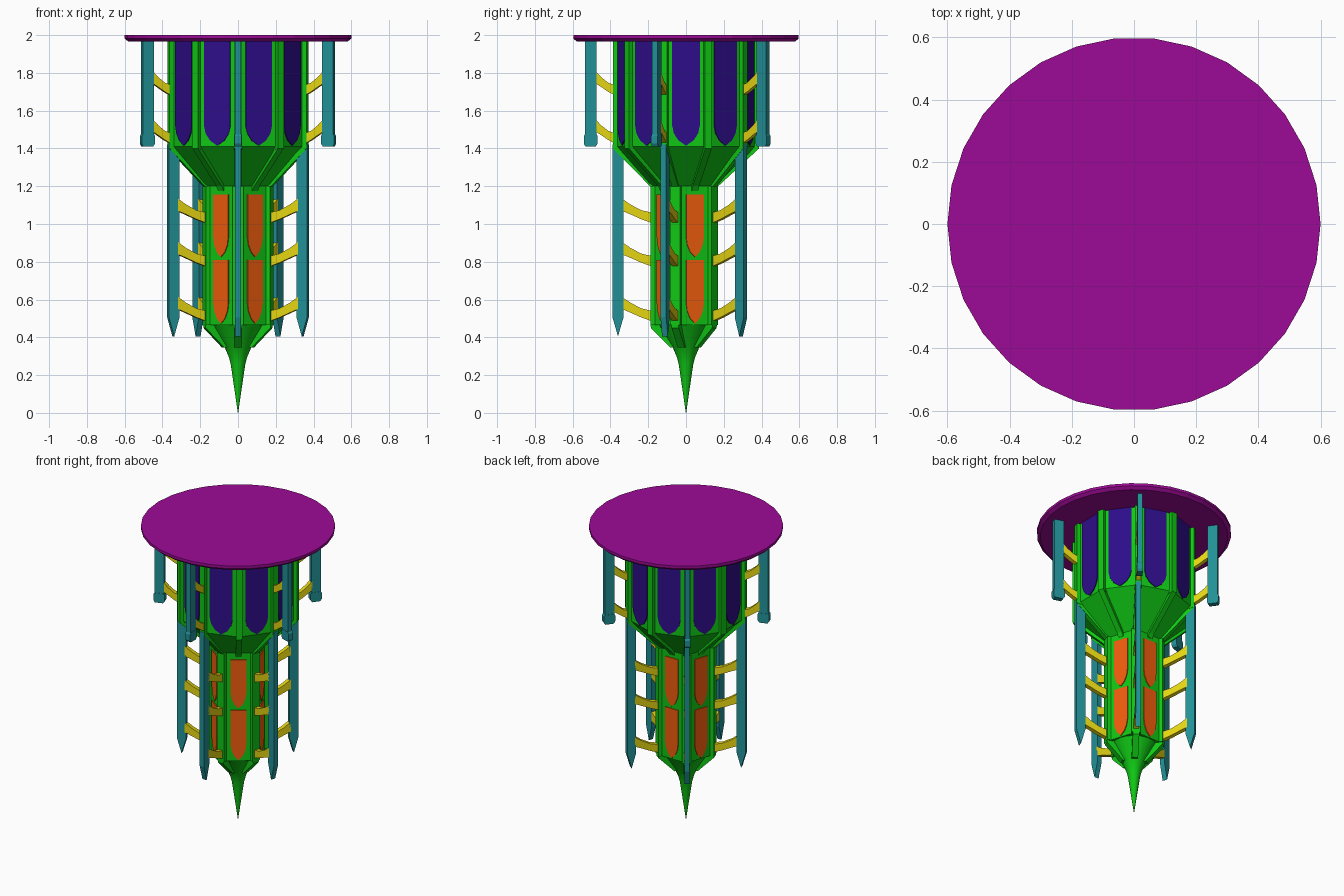
import bpy, bmesh
from math import sin, cos, pi, radians
from mathutils import Vector

if "Cube" in bpy.data.objects:
    bpy.data.objects.remove(bpy.data.objects["Cube"])


def material(name, rgb):
    m = bpy.data.materials.new(name)
    m.diffuse_color = (*rgb, 1)
    m.use_nodes = True
    m.node_tree.nodes["Principled BSDF"].inputs["Base Color"].default_value = m.diffuse_color
    return m


GREEN = material("green", (0.005, 0.57, 0.007))
TEAL = material("teal", (0.015, 0.28, 0.305))
YELLOW = material("yellow", (0.78, 0.66, 0.006))
ORANGE = material("orange", (0.88, 0.11, 0.004))
NAVY = material("navy", (0.027, 0.004, 0.25))
PURPLE = material("purple", (0.335, 0.003, 0.305))

FIVE = [radians(-90 + 72 * k) for k in range(5)]         # corner directions
FIVE_FACES = [a + radians(36) for a in FIVE]
TEN = [radians(-90 + 36 * k) for k in range(10)]
TEN_FACES = [a + radians(18) for a in TEN]


def finish(name, bm, mat, smooth=False):
    bmesh.ops.recalc_face_normals(bm, faces=bm.faces)
    me = bpy.data.meshes.new(name)
    bm.to_mesh(me)
    bm.free()
    me.materials.append(mat)
    ob = bpy.data.objects.new(name, me)
    bpy.context.collection.objects.link(ob)
    if smooth:
        bpy.context.view_layer.objects.active = ob
        ob.select_set(True)
        bpy.ops.object.shade_smooth_by_angle(angle=radians(40))
        ob.select_set(False)


def bridge(bm, a, b):
    for i in range(len(a)):
        j = (i + 1) % len(a)
        bm.faces.new((a[i], a[j], b[j], b[i]))


def loft(name, rings, mat, smooth=False):
    """Stack of equal-length point rings with end caps."""
    bm = bmesh.new()
    loops = [[bm.verts.new(p) for p in ring] for ring in rings]
    for a, b in zip(loops, loops[1:]):
        bridge(bm, a, b)
    bm.faces.new(loops[0])
    bm.faces.new(loops[-1])
    finish(name, bm, mat, smooth)


def ring(n, r, z, start=0.0, r2=None):
    """n-gon; odd corners may use a second radius."""
    out = []
    for i in range(n):
        a, q = start + 2 * pi * i / n, (r2 if r2 and i % 2 else r)
        out.append((q * cos(a), q * sin(a), z))
    return out


def extrude_around(name, profiles, angles, mat, span, flat=False):
    """Profiles are (radius, z) extruded sideways, or (side, z) extruded outward if flat."""
    bm = bmesh.new()
    for a in angles:
        out, side = Vector((cos(a), sin(a), 0)), Vector((-sin(a), cos(a), 0))
        u, w = (side, out) if flat else (out, side)
        for prof in profiles:
            loops = [[bm.verts.new(u * p + w * s + Vector((0, 0, z))) for p, z in prof]
                     for s in span]
            bridge(bm, *loops)
            bm.faces.new(loops[0])
            bm.faces.new(loops[1])
    finish(name, bm, mat)


def arch(hw, top, spring, tip):
    """Window outline, flat on top and a pointed arch at the bottom."""
    h = spring - tip
    half = [(hw, top), (hw, spring), (hw * .88, spring - h * .38), (hw * .55, spring - h * .74)]
    return half + [(0, tip)] + [(-x, z) for x, z in reversed(half)]


# top disc
loft("top_disc", [ring(30, .58, 1.965), ring(30, .6, 1.982), ring(30, .6, 2.0)], PURPLE)

# tower core: pentagon shaft flaring into a ten-sided drum
start = radians(-90)
loft("tower_core", [ring(10, .185, .465, start, .15), ring(10, .185, 1.2, start, .15),
                    ring(10, .37, 1.41, start), ring(10, .37, 1.97, start)], GREEN)

# bottom cone and concave spire
loft("spire", [ring(24, r, z) for r, z in
               ((.15, .475), (.072, .35), (.05, .30), (.039, .26), (.027, .18),
                (.014, .09), (.001, 0))], GREEN, True)

# corner ribs
extrude_around("shaft_ribs", [[(.13, .465), (.188, .465), (.188, 1.2), (.13, 1.2)]],
               FIVE, GREEN, (-.028, .028))
extrude_around("cone_ribs", [[(.12, .475), (.188, .475), (.186, .45), (.082, .345), (.05, .345)]],
               FIVE, GREEN, (-.02, .02))
extrude_around("flare_ribs", [[(.12, 1.19), (.165, 1.175), (.19, 1.2), (.387, 1.4), (.35, 1.42)]],
               FIVE, GREEN, (-.018, .018))
extrude_around("flare_middle_ribs", [[(.12, 1.19), (.155, 1.175), (.17, 1.2), (.387, 1.4), (.35, 1.42)]],
               FIVE_FACES, GREEN, (-.018, .018))
extrude_around("drum_ribs", [[(.34, 1.39), (.387, 1.4), (.387, 1.97), (.34, 1.97)]],
               TEN, GREEN, (-.02, .02))

# windows
extrude_around("shaft_windows", [arch(.049, 1.155, .93, .825), arch(.049, .81, .58, .472)],
               FIVE_FACES, ORANGE, (.14, .156), True)
extrude_around("drum_windows", [arch(.073, 1.968, 1.52, 1.415)],
               TEN_FACES, NAVY, (.33, .358), True)

# outer posts
extrude_around("lower_posts", [[(.36, .405), (.389, .505), (.389, 1.42), (.331, 1.42), (.331, .505)]],
               FIVE, TEAL, (-.016, .016))
extrude_around("upper_posts", [[(.473, 1.44), (.535, 1.44), (.535, 1.97), (.473, 1.97)]],
               FIVE, TEAL, (-.016, .016))
extrude_around("upper_post_feet", [[(.478, 1.41), (.532, 1.41), (.541, 1.425), (.541, 1.465),
                                    (.535, 1.475), (.473, 1.475), (.468, 1.465), (.468, 1.425)]],
               FIVE, TEAL, (-.018, .018))


# curved struts between tower and posts
def strut(r0, r1, z):
    d = r1 - r0
    top = [(r0, z + .055), (r0 + d * .35, z + .068), (r0 + d * .7, z + .097), (r1, z + .13)]
    low = [(r1, z + .065), (r0 + d * .7, z + .045), (r0 + d * .35, z + .02), (r0, z)]
    return top + low


extrude_around("lower_struts", [strut(.18, .34, z) for z in (1.005, .775, .485)],
               FIVE, YELLOW, (-.016, .016))
extrude_around("upper_struts", [strut(.375, .48, z) for z in (1.68, 1.425)],
               FIVE, YELLOW, (-.016, .016))
